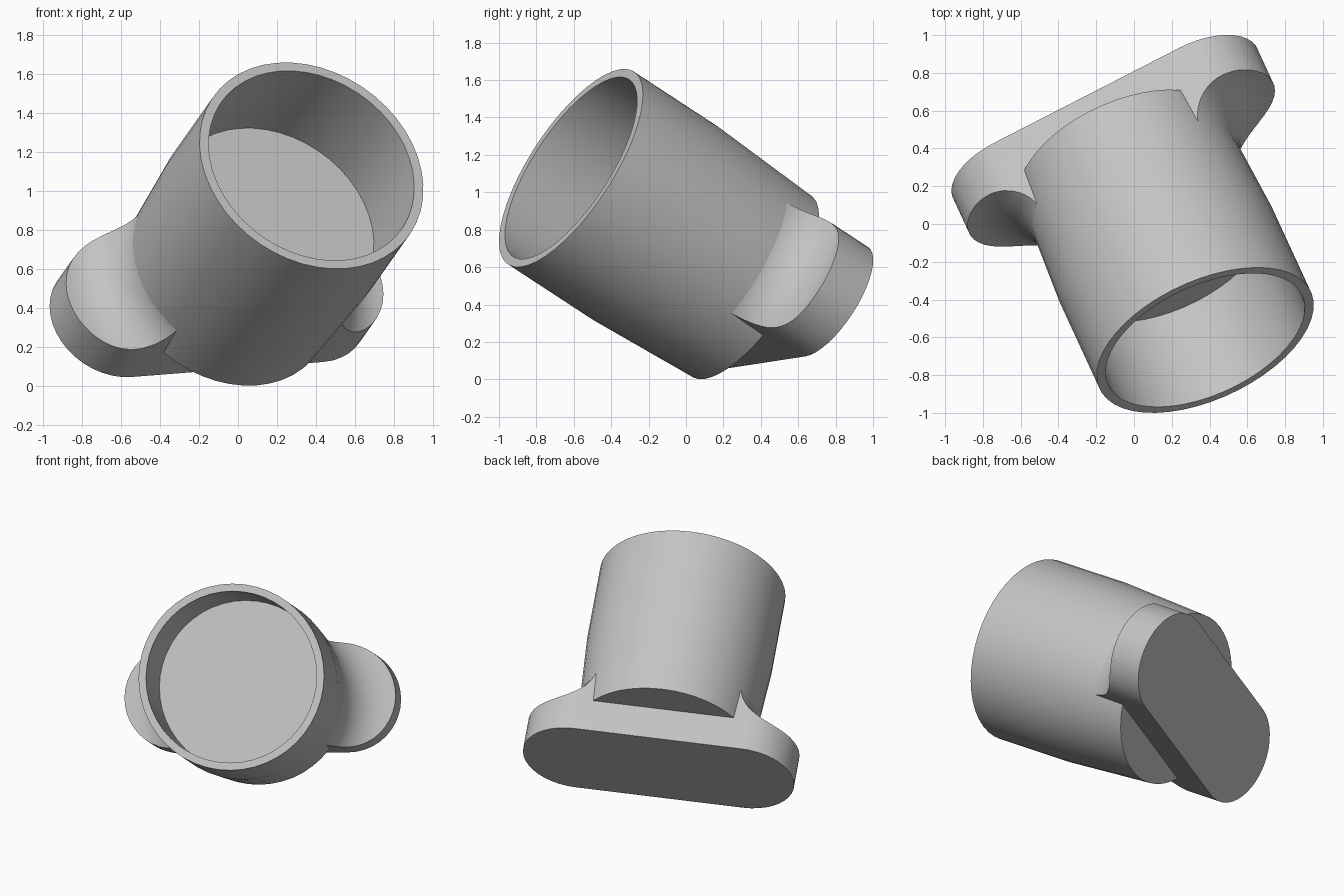
import bpy, bmesh, math
from mathutils import Vector, Matrix

cube = bpy.data.objects.get("Cube")
if cube:
    bpy.data.objects.remove(cube, do_unlink=True)

# Tilted frame: local z runs from the foot to the cup rim, local x along the foot
axis = Vector((0.36, -0.78, 0.51)).normalized()
along = Vector((0.50, 0.255, 0.04))
along = (along - axis * along.dot(axis)).normalized()
side = axis.cross(along)
rim_centre = Vector((0.377, -0.615, 1.13))
HEIGHT = 1.47
frame = Matrix((along, side, axis)).transposed().to_4x4()
frame.translation = rim_centre - axis * HEIGHT

SIDES = 48
RIM_R, END_R, INNER_R = 0.616, 0.58, 0.566
PLATE = 0.235
SEAM = HEIGHT - 0.575
LOBE_R, LOBE_X = 0.345, 0.555
FILLET = 0.27

grey = bpy.data.materials.new("plain_grey")
grey.use_nodes = True
grey.diffuse_color = (0.55, 0.55, 0.55, 1)
grey.node_tree.nodes["Principled BSDF"].inputs["Base Color"].default_value = grey.diffuse_color


def add_object(name, bm):
    bmesh.ops.remove_doubles(bm, verts=bm.verts, dist=1e-5)
    bmesh.ops.recalc_face_normals(bm, faces=bm.faces)
    mesh = bpy.data.meshes.new(name)
    bm.to_mesh(mesh)
    bm.free()
    mesh.materials.append(grey)
    obj = bpy.data.objects.new(name, mesh)
    bpy.context.collection.objects.link(obj)
    obj.matrix_world = frame
    return obj


def lathe(name, profile):
    bm = bmesh.new()
    verts = [bm.verts.new((r, 0, z)) for r, z in profile]
    edges = [bm.edges.new(pair) for pair in zip(verts, verts[1:])]
    bmesh.ops.spin(bm, geom=verts + edges, cent=(0, 0, 0), axis=(0, 0, 1),
                   angle=math.tau, steps=SIDES, use_duplicate=False)
    return add_object(name, bm)


def activate(obj):
    bpy.ops.object.select_all(action='DESELECT')
    obj.select_set(True)
    bpy.context.view_layer.objects.active = obj


# Cup: straight upper wall with a recess, tapered solid lower half
cup = lathe("cup_body", [
    (0, PLATE), (END_R, PLATE), (RIM_R, SEAM), (RIM_R, HEIGHT),
    (INNER_R, HEIGHT), (INNER_R, SEAM), (0, SEAM)])

# Foot: two-lobed plate, its top flaring up into the cup
bm = bmesh.new()
outline = []
for end in (0, 1):
    for i in range(21):
        a = -math.pi / 2 + math.pi * (i / 20 + end)
        x = LOBE_X * (1 - 2 * end) + LOBE_R * math.cos(a)
        outline.append(bm.verts.new((x, LOBE_R * math.sin(a), 0)))
face = bm.faces.new(outline)
top = bmesh.ops.extrude_face_region(bm, geom=[face])["geom"]
bmesh.ops.translate(bm, vec=(0, 0, SEAM),
                    verts=[v for v in top if isinstance(v, bmesh.types.BMVert)])
foot = add_object("mounting_foot", bm)

# Lathed flare trims the foot to its filleted height
centre_r = END_R + FILLET + 0.008
flare = [(0, -0.1), (1.3, -0.1), (1.3, PLATE)]
for i in range(13):
    a = -math.pi / 2 * (1 + i / 12)
    flare.append((centre_r + FILLET * math.cos(a), PLATE + FILLET * (1 + math.sin(a))))
flare.append((0, PLATE + FILLET))
cutter = lathe("flare_cutter", flare)
cutter.hide_render = True

trim = foot.modifiers.new("trim", 'BOOLEAN')
trim.operation = 'INTERSECT'
trim.solver = 'EXACT'
trim.object = cutter
activate(foot)
bpy.ops.object.modifier_apply(modifier=trim.name)
bpy.data.objects.remove(cutter, do_unlink=True)

for obj in (cup, foot):
    activate(obj)
    bpy.ops.object.shade_smooth_by_angle(angle=math.radians(30))
